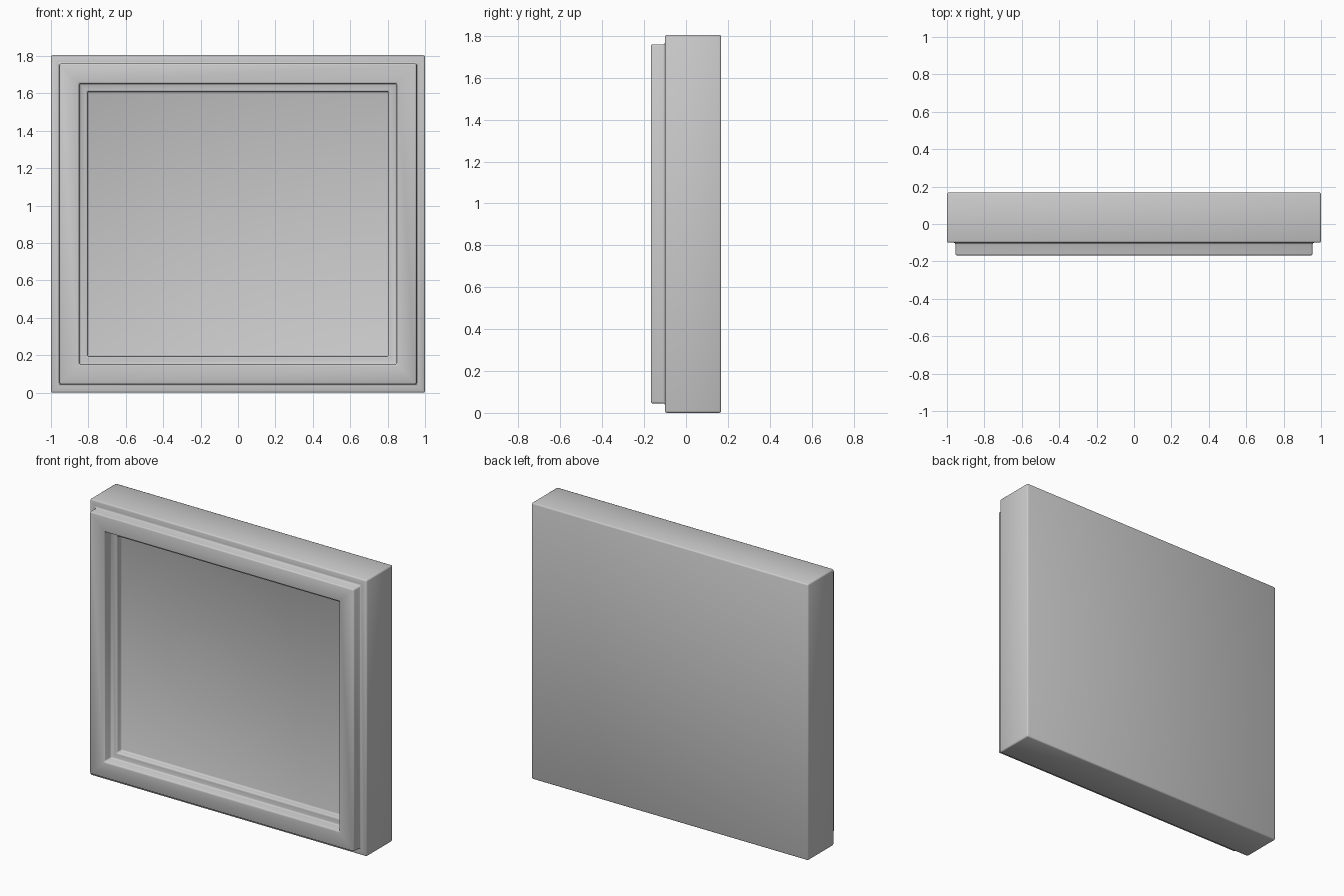
import bpy
import bmesh

default = bpy.data.objects.get("Cube")
if default:
    bpy.data.objects.remove(default, do_unlink=True)

# Single plain grey finish
GREY = (0.6, 0.6, 0.6, 1.0)
grey = bpy.data.materials.new("plain_grey")
grey.use_nodes = True
grey.diffuse_color = GREY
grey.node_tree.nodes["Principled BSDF"].inputs["Base Color"].default_value = GREY

HEIGHT = 1.805
BACK, STEP, FRONT, PANEL = 0.168, -0.1, -0.168, -0.055

# Moulding profile from back to recessed panel: (inset from the outer edge, y)
profile = [
    (0.0, BACK), (0.0, STEP),          # outer case side
    (0.045, STEP), (0.045, FRONT),     # outer step up to the raised frame
    (0.152, FRONT), (0.152, STEP),     # frame face and drop to the inner ledge
    (0.195, STEP), (0.195, PANEL),     # inner ledge and drop to the panel
]


def rectangle(bm, inset, y):
    """Rectangular ring of four corners at a given inset and depth."""
    w, low, high = 1 - inset, inset, HEIGHT - inset
    corners = [(-w, low), (w, low), (w, high), (-w, high)]
    return [bm.verts.new((x, y, z)) for x, z in corners]


# Sweep the profile around the rectangle and cap both ends
bm = bmesh.new()
rings = [rectangle(bm, inset, y) for inset, y in profile]
for a, b in zip(rings, rings[1:]):
    for i in range(4):
        j = (i + 1) % 4
        bm.faces.new((a[i], a[j], b[j], b[i]))
bm.faces.new(rings[0])
bm.faces.new(rings[-1])
bmesh.ops.recalc_face_normals(bm, faces=bm.faces)

mesh = bpy.data.meshes.new("framed_panel")
bm.to_mesh(mesh)
bm.free()
mesh.materials.append(grey)
panel = bpy.data.objects.new("framed_panel", mesh)
bpy.context.collection.objects.link(panel)

# Small rounded edges with smooth shading
bevel = panel.modifiers.new("rounded_edges", "BEVEL")
bevel.width = 0.009
bevel.segments = 2
bevel.limit_method = "ANGLE"
mesh.shade_smooth()
